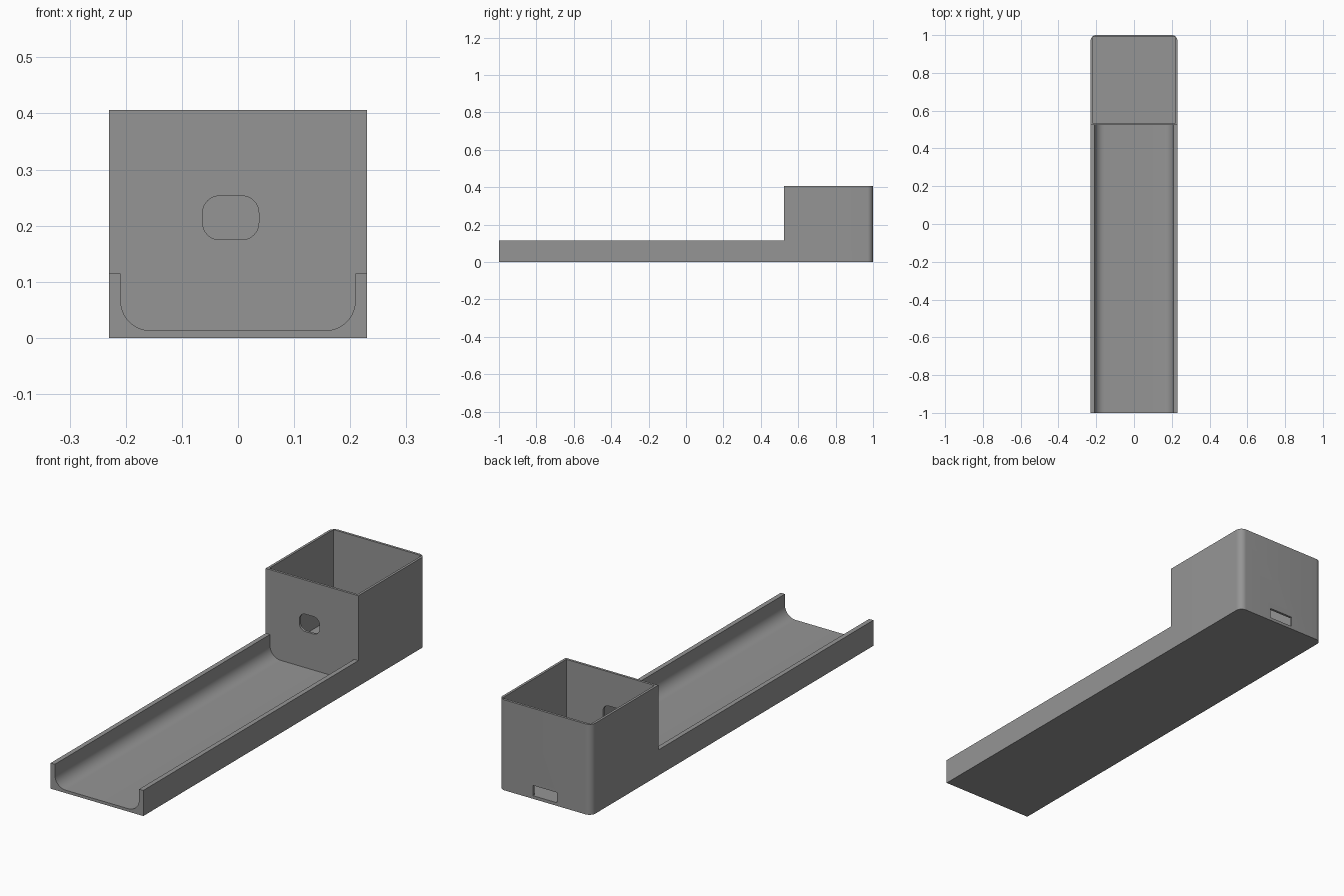
import bpy, bmesh, math
from mathutils import Vector

if "Cube" in bpy.data.objects:
    bpy.data.objects.remove(bpy.data.objects["Cube"])

W, TOP = 0.23, 0.406          # half width, housing height
FLOOR, WALL = 0.013, 0.011    # floor and housing wall thickness
FRONT, BACK = 0.525, 1.0      # housing extent along y

grey = bpy.data.materials.new("grey plastic")
grey.diffuse_color = (0.3, 0.3, 0.3, 1)
grey.use_nodes = True
grey.node_tree.nodes["Principled BSDF"].inputs["Base Color"].default_value = grey.diffuse_color


def prism(name, pts, vec):
    """Closed solid: polygon swept along vec."""
    bm = bmesh.new()
    face = bm.faces.new([bm.verts.new(p) for p in pts])
    ext = bmesh.ops.extrude_face_region(bm, geom=[face])
    moved = [v for v in ext["geom"] if isinstance(v, bmesh.types.BMVert)]
    bmesh.ops.translate(bm, verts=moved, vec=Vector(vec))
    bmesh.ops.recalc_face_normals(bm, faces=bm.faces)
    me = bpy.data.meshes.new(name)
    bm.to_mesh(me)
    bm.free()
    me.materials.append(grey)
    ob = bpy.data.objects.new(name, me)
    bpy.context.collection.objects.link(ob)
    return ob


def arc(cx, cy, r, a0, a1, n=10):
    return [(cx + r * math.cos(math.radians(a0 + (a1 - a0) * i / n)),
             cy + r * math.sin(math.radians(a0 + (a1 - a0) * i / n)))
            for i in range(n + 1)]


def rect(x0, x1, y0, y1):
    return [(x0, y0), (x1, y0), (x1, y1), (x0, y1)]


def combine(target, other, operation):
    mod = target.modifiers.new(operation, "BOOLEAN")
    mod.operation, mod.object, mod.solver = operation, other, "EXACT"
    bpy.context.view_layer.objects.active = target
    bpy.ops.object.modifier_apply(modifier=mod.name)
    bpy.data.objects.remove(other)


# Housing block with rounded rear corners
R = 0.03
plan = ([(-W, FRONT), (W, FRONT)]
        + arc(W - R, BACK - R, R, 0, 90) + arc(-W + R, BACK - R, R, 90, 180))
holder = prism("holder_body", [(x, y, 0) for x, y in plan], (0, 0, TOP))

# Long tray with a filleted channel
t, r, rim = 0.021, 0.053, 0.115
inner = W - t
section = ([(-W, 0), (W, 0), (W, rim), (inner, rim)]
           + arc(inner - r, FLOOR + r, r, 0, -90)
           + arc(-inner + r, FLOOR + r, r, -90, -180)
           + [(-inner, rim), (-W, rim)])
tray = prism("tray", [(x, -1, z) for x, z in section], (0, 1 + FRONT + 0.005, 0))
combine(holder, tray, "UNION")

# Open cavity in the housing
cavity = prism("cavity", [(x, y, FLOOR) for x, y in
                          rect(-W + WALL, W - WALL, FRONT + WALL, BACK - WALL)],
               (0, 0, 1))
combine(holder, cavity, "DIFFERENCE")

# Rounded cable opening in the front wall
x0, x1, z0, z1, c = -0.063, 0.037, 0.175, 0.253, 0.03
opening = (arc(x1 - c, z1 - c, c, 0, 90) + arc(x0 + c, z1 - c, c, 90, 180)
           + arc(x0 + c, z0 + c, c, 180, 270) + arc(x1 - c, z0 + c, c, 270, 360))
cable_hole = prism("cable_hole", [(x, FRONT - 0.05, z) for x, z in opening], (0, 0.1, 0))
combine(holder, cable_hole, "DIFFERENCE")

# Rectangular slot low in the back wall
slot = prism("slot", [(x, BACK - 0.05, z) for x, z in rect(-0.06, 0.06, FLOOR + 0.001, 0.06)],
             (0, 0.1, 0))
combine(holder, slot, "DIFFERENCE")

# Smooth the curved corners only
bpy.ops.object.select_all(action="DESELECT")
holder.select_set(True)
bpy.context.view_layer.objects.active = holder
bpy.ops.object.shade_smooth_by_angle(angle=math.radians(30))
